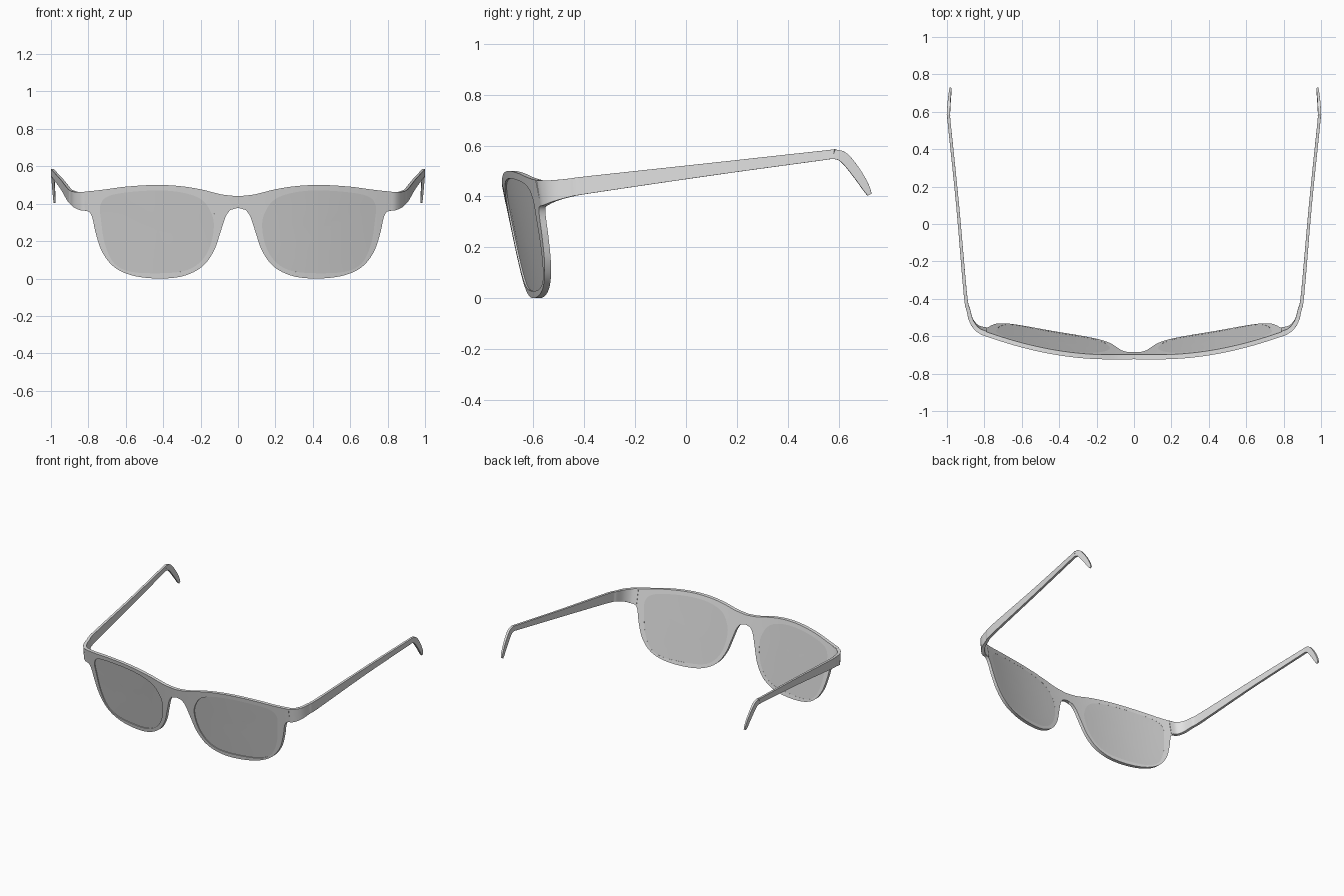
import bpy, bmesh, math
from mathutils import Vector

if "Cube" in bpy.data.objects:
    bpy.data.objects.remove(bpy.data.objects["Cube"])


def material(name, grey):
    mat = bpy.data.materials.new(name)
    mat.use_nodes = True
    color = (grey, grey, grey, 1)
    mat.diffuse_color = color
    mat.node_tree.nodes["Principled BSDF"].inputs["Base Color"].default_value = color
    return mat


def spline(points, steps=6, closed=False):
    """Smooth curve through the given points (any dimension)."""
    pts = [Vector(p) for p in points]
    n = len(pts)
    pick = (lambda i: pts[i % n]) if closed else (lambda i: pts[max(0, min(n - 1, i))])
    out = []
    for i in range(n if closed else n - 1):
        a, b, c, d = (pick(i + k) for k in (-1, 0, 1, 2))
        for s in range(steps):
            t = s / steps
            out.append(0.5 * (2 * b + (c - a) * t + (2 * a - 5 * b + 4 * c - d) * t**2
                              + (3 * b - a - 3 * c + d) * t**3))
    if not closed:
        out.append(pts[-1])
    return out


def finish(name, bm, mat, bevel=0.0):
    """Turn a right-hand half into a mirrored, smooth shaded object."""
    bmesh.ops.recalc_face_normals(bm, faces=bm.faces)
    mesh = bpy.data.meshes.new(name)
    bm.to_mesh(mesh)
    bm.free()
    mesh.materials.append(mat)
    obj = bpy.data.objects.new(name, mesh)
    bpy.context.collection.objects.link(obj)
    bpy.ops.object.select_all(action='DESELECT')
    obj.select_set(True)
    bpy.context.view_layer.objects.active = obj
    bpy.ops.object.shade_smooth_by_angle(angle=math.radians(40))
    mirror = obj.modifiers.new("Mirror", 'MIRROR')
    mirror.merge_threshold = 0.0005
    if bevel:
        mod = obj.modifiers.new("Bevel", 'BEVEL')
        mod.width = bevel
        mod.segments = 2
        mod.limit_method = 'ANGLE'
        mod.angle_limit = math.radians(40)
    return obj


def on_front(p, depth):
    """Place an outline point on the wrapped, tilted face of the glasses."""
    x, z = p
    return (x, -0.727 + 0.203 * x * x + 0.2 * (0.46 - z) + depth, z)


frame_mat = material("frame grey", 0.75)
lens_mat = material("lens grey", 0.66)
centre = Vector((0.43, 0.26))

# Outlines of the half frame and of the lens opening
brow = spline([(0, .44), (.09, .45), (.2, .477), (.32, .495), (.45, .5),
               (.6, .491), (.72, .475), (.82, .464)])
rim = spline([(.82, .364), (.797, .358), (.779, .325), (.76, .24), (.725, .14),
              (.66, .06), (.56, .015), (.42, 0), (.29, .014), (.19, .065),
              (.128, .15), (.093, .25), (.066, .33), (.035, .371), (0, .378)])
ends = [brow[-1].lerp(rim[0], t) for t in (.25, .5, .75)]
outer = brow + ends + rim
opening = spline([(.43, .471), (.6, .46), (.70, .437), (.737, .39), (.733, .32),
                  (.713, .19), (.665, .085), (.58, .038), (.43, .028), (.29, .04),
                  (.205, .085), (.15, .17), (.129, .28), (.147, .36),
                  (.2, .425), (.3, .46)], 8, True)


def toward(p):
    """Point of the opening lying in the direction of p from its centre."""
    d = (p - centre).normalized()
    for a, b in zip(opening, opening[1:] + opening[:1]):
        e, w = b - a, a - centre
        det = e.x * d.y - e.y * d.x
        if abs(det) < 1e-9:
            continue
        t = (w.y * d.x - w.x * d.y) / det
        hit = a + e * t
        if -1e-6 <= t <= 1 + 1e-6 and (hit - centre).dot(d) > 0:
            return hit
    return p


inner = [toward(p) for p in outer]
count = len(outer)

# Frame front: rings between opening and outline, on two sides
bm = bmesh.new()
rings = 4
grid = [[[bm.verts.new(on_front(a.lerp(b, k / rings), depth)) for a, b in zip(inner, outer)]
         for k in range(rings + 1)] for depth in (0, .025)]


def bridge_rings(bm, r0, r1):
    n = len(r0)
    for i in range(n):
        j = (i + 1) % n
        quad = (r0[i], r0[j], r1[j], r1[i])
        if any(v.co.x > 1e-4 for v in quad):
            bm.faces.new(quad)


for side in grid:
    for k in range(rings):
        bridge_rings(bm, side[k], side[k + 1])
for k in (0, rings):
    bridge_rings(bm, grid[0][k], grid[1][k])
finish("frame_front", bm, frame_mat, 0.003)

# Lenses: slightly recessed discs that follow the same curve
bm = bmesh.new()
edges = []
for depth in (.007, .0245):
    loops = [[bm.verts.new(on_front(centre.lerp(p, s), depth)) for p in opening]
             for s in (1.003, .75, .5, .25)]
    for a, b in zip(loops, loops[1:]):
        bridge_rings(bm, a, b)
    hub = bm.verts.new(on_front(centre, depth))
    last = loops[-1]
    for i in range(len(last)):
        bm.faces.new((last[i], last[(i + 1) % len(last)], hub))
    edges.append(loops[0])
bridge_rings(bm, *edges)
finish("lenses", bm, lens_mat)

# Temples: stations are x, half thickness, lower y, lower z, upper y, upper z
stations = spline([
    (.79, .0125, -.565, .361, -.586, .467),
    (.835, .012, -.553, .365, -.566, .462),
    (.869, .011, -.515, .381, -.52, .464),
    (.886, .010, -.455, .398, -.458, .47),
    (.902, .009, -.37, .413, -.372, .481),
    (.943, .008, .1, .482, .1, .532),
    (.987, .008, .53, .541, .53, .579),
    (.991, .008, .575, .547, .59, .584),
    (.990, .008, .61, .535, .635, .567),
    (.986, .007, .66, .475, .685, .505),
    (.982, .006, .70, .42, .718, .446),
    (.980, .005, .715, .403, .729, .411)], 6)
bm = bmesh.new()
sections = []
for i, s in enumerate(stations):
    a, b = stations[max(i - 1, 0)], stations[min(i + 1, len(stations) - 1)]
    run = Vector((b[0] - a[0], (b[2] + b[4] - a[2] - a[4]) / 2, 0)).normalized()
    out = Vector((run.y, -run.x, 0)) * s[1]
    low, high = Vector((s[0], s[2], s[3])), Vector((s[0], s[4], s[5]))
    sections.append([bm.verts.new(p) for p in (low + out, high + out, high - out, low - out)])
for a, b in zip(sections, sections[1:]):
    bridge_rings(bm, a, b)
bm.faces.new(sections[0])
bm.faces.new(sections[-1])
finish("temples", bm, frame_mat, 0.003)
